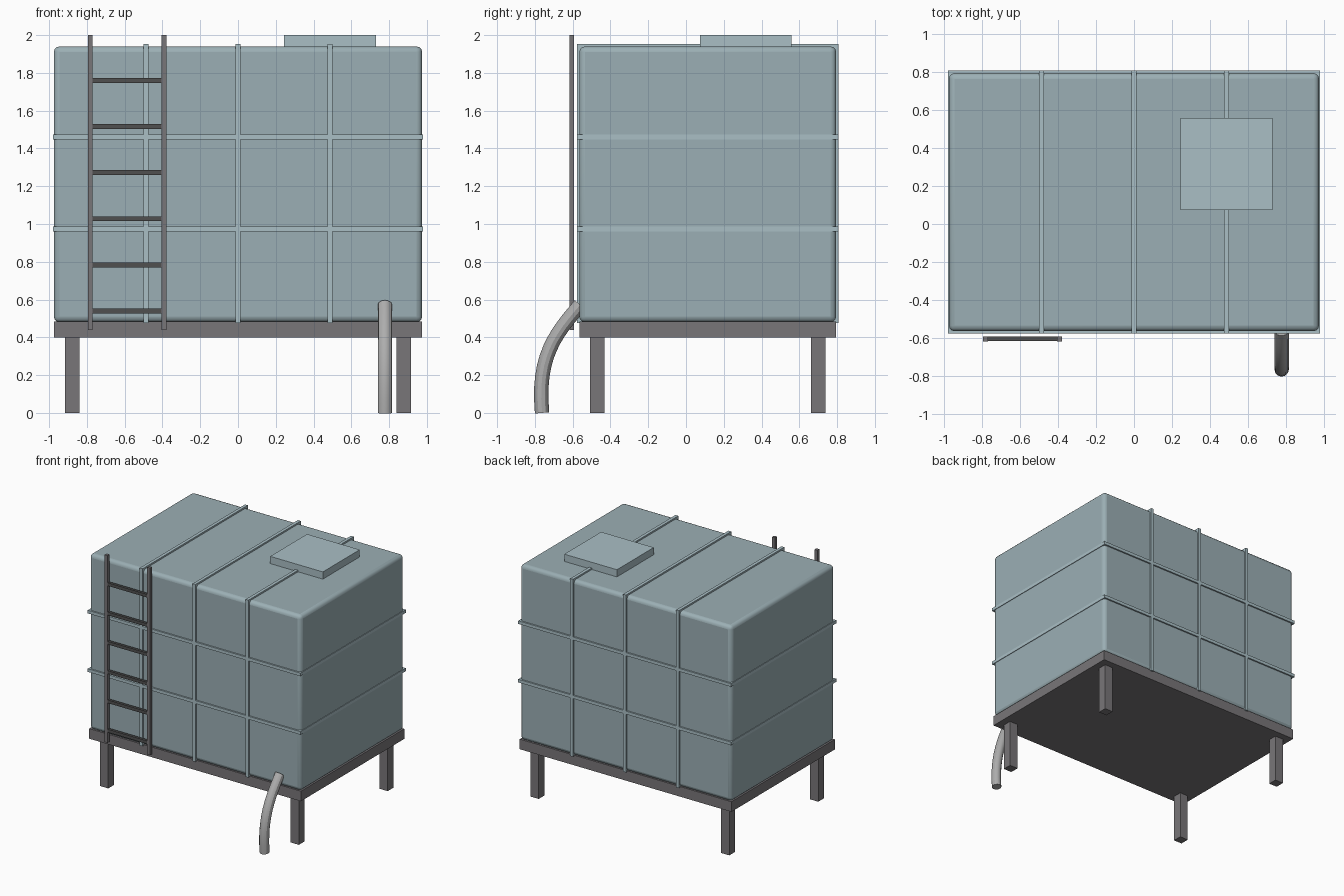
import bpy

cube = bpy.data.objects.get("Cube")
if cube:
    bpy.data.objects.remove(cube, do_unlink=True)


def material(name, rgb):
    mat = bpy.data.materials.new(name)
    mat.use_nodes = True
    color = (*rgb, 1)
    mat.diffuse_color = color
    mat.node_tree.nodes["Principled BSDF"].inputs["Base Color"].default_value = color
    return mat


tank_mat = material("tank_blue_grey", (0.33, 0.43, 0.46))
trim_mat = material("trim_blue_grey", (0.40, 0.52, 0.56))
steel_mat = material("steel", (0.19, 0.18, 0.19))
dark_mat = material("dark_steel", (0.08, 0.08, 0.08))
hose_mat = material("hose_grey", (0.42, 0.42, 0.42))


def box(name, center, size, mat):
    bpy.ops.mesh.primitive_cube_add(size=1, location=center)
    obj = bpy.context.object
    obj.name = name
    obj.scale = size
    bpy.ops.object.transform_apply(location=False, rotation=False, scale=True)
    obj.data.materials.append(mat)
    return obj


MID_Y = 0.115
WIDTH, DEPTH = 1.95, 1.36

# Tank with rounded edges
tank = box("tank", (0, MID_Y, 1.21), (WIDTH, DEPTH, 1.46), tank_mat)
bevel = tank.modifiers.new("rounded_edges", "BEVEL")
bevel.width = 0.03
bevel.segments = 3
bpy.ops.object.shade_smooth_by_angle()

# Reinforcing bands around the tank
for i, z in enumerate((0.973, 1.46)):
    box(f"horizontal_band_{i + 1}", (0, MID_Y, z), (1.96, 1.385, 0.026), trim_mat)
for i in (-1, 0, 1):
    box(f"vertical_band_{i + 2}", (i * 0.488, MID_Y, 1.214), (0.026, 1.385, 1.478), trim_mat)

# Access hatch on the roof
box("hatch", (0.487, 0.317, 1.965), (0.485, 0.485, 0.07), trim_mat)

# Support platform and legs
box("platform", (0, MID_Y, 0.442), (WIDTH, DEPTH, 0.084), steel_mat)
for side, x in (("right", -0.878), ("left", 0.878)):
    for end, y in (("front", -0.47), ("back", 0.70)):
        box(f"{end}_{side}_leg", (x, y, 0.2), (0.076, 0.076, 0.4), steel_mat)

# Ladder
LADDER_Y = -0.605
for side, x in (("right", -0.782), ("left", -0.392)):
    box(f"ladder_{side}_rail", (x, LADDER_Y, 1.22), (0.026, 0.026, 1.56), steel_mat)
for i in range(6):
    box(f"ladder_rung_{i + 1}", (-0.587, LADDER_Y, 0.54 + i * 0.244),
        (0.385, 0.022, 0.026), dark_mat)

# Drain hose bending from the tank down to the ground
curve = bpy.data.curves.new("drain_hose", "CURVE")
curve.dimensions = "3D"
curve.bevel_depth = 0.038
curve.bevel_resolution = 4
curve.resolution_u = 12
curve.use_fill_caps = True
spline = curve.splines.new("BEZIER")
spline.bezier_points.add(1)
path = (((-0.56, 0.572), (-0.47, 0.67), (-0.69, 0.42)),
        ((-0.762, 0.0), (-0.79, 0.30), (-0.755, -0.1)))
for point, (co, a, b) in zip(spline.bezier_points, path):
    point.handle_left_type = point.handle_right_type = "FREE"
    point.co = (0.778, *co)
    point.handle_left = (0.778, *a)
    point.handle_right = (0.778, *b)
hose = bpy.data.objects.new("drain_hose", curve)
bpy.context.collection.objects.link(hose)
curve.materials.append(hose_mat)
bpy.ops.object.select_all(action="DESELECT")
hose.select_set(True)
bpy.context.view_layer.objects.active = hose
bpy.ops.object.convert(target="MESH")
bpy.ops.object.shade_smooth_by_angle()
